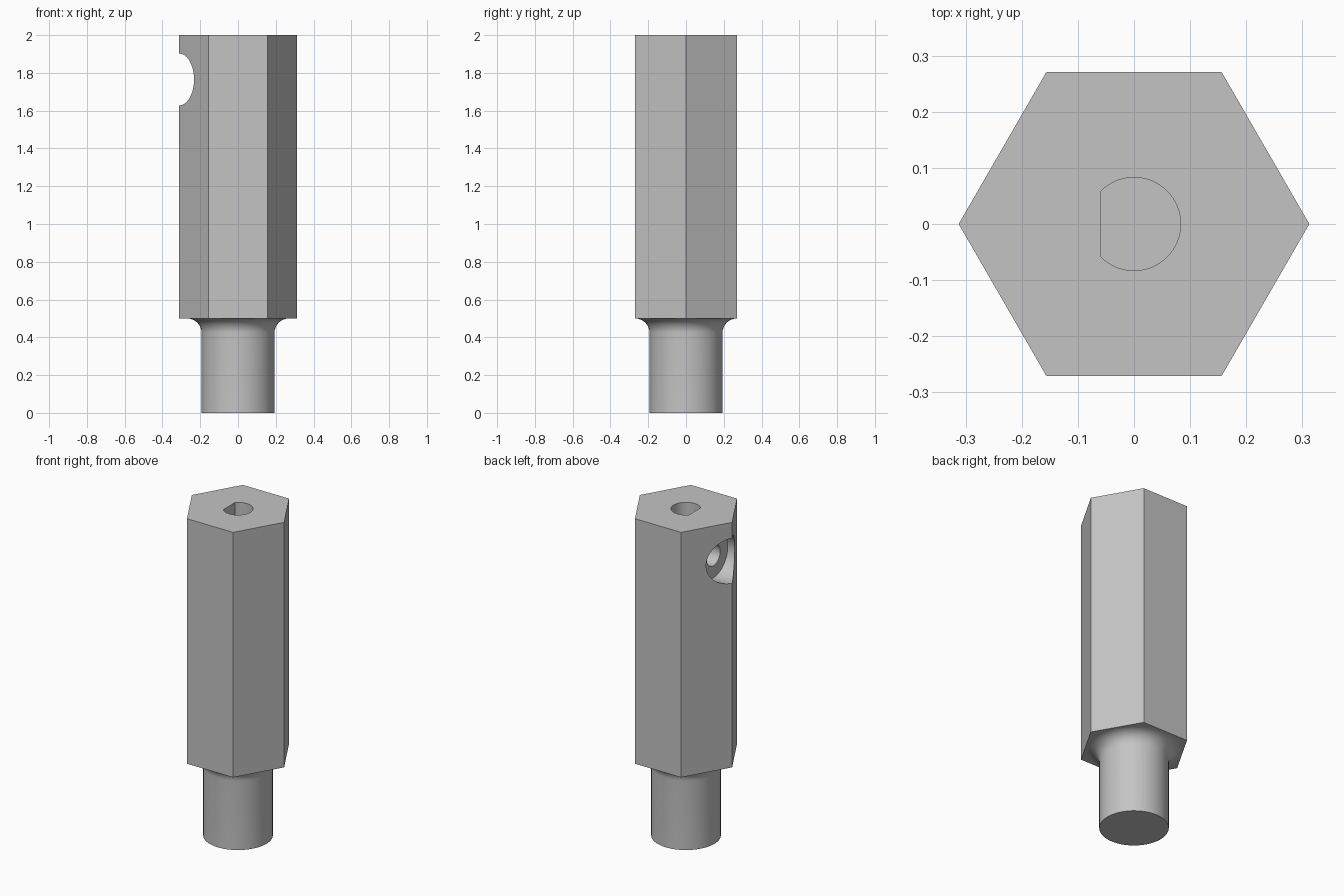
import bpy, bmesh, math
from mathutils import Matrix, Vector

cube = bpy.data.objects.get("Cube")
if cube:
    bpy.data.objects.remove(cube, do_unlink=True)

HEX_R, SHOULDER_Z, TOP_Z = 0.3125, 0.5, 2.0
SHANK_R, FILLET = 0.193, 0.077
HOLE_Z = 1.765

steel = bpy.data.materials.new("plain_grey")
steel.use_nodes = True
colour = (0.55, 0.55, 0.55, 1)
steel.diffuse_color = colour
steel.node_tree.nodes["Principled BSDF"].inputs["Base Color"].default_value = colour


def make_object(name, bm):
    bmesh.ops.recalc_face_normals(bm, faces=bm.faces)
    mesh = bpy.data.meshes.new(name)
    bm.to_mesh(mesh)
    bm.free()
    mesh.materials.append(steel)
    obj = bpy.data.objects.new(name, mesh)
    bpy.context.collection.objects.link(obj)
    return obj


def prism(name, outline, start, end, turn=Matrix()):
    """Extrude a flat outline from start to end along z, then turn it."""
    bm = bmesh.new()
    face = bm.faces.new([bm.verts.new((x, y, start)) for x, y in outline])
    new = bmesh.ops.extrude_face_region(bm, geom=[face])["geom"]
    top = [v for v in new if isinstance(v, bmesh.types.BMVert)]
    bmesh.ops.translate(bm, verts=top, vec=(0, 0, end - start))
    bm.transform(turn)
    return make_object(name, bm)


def circle(radius, sides):
    angles = [math.tau * i / sides for i in range(sides)]
    return [(radius * math.cos(a), radius * math.sin(a)) for a in angles]


def select_only(obj):
    bpy.ops.object.select_all(action='DESELECT')
    obj.select_set(True)
    bpy.context.view_layer.objects.active = obj


def smooth(obj):
    select_only(obj)
    bpy.ops.object.shade_smooth_by_angle(angle=math.radians(30))


# Hexagonal body
body = prism("hex_body", circle(HEX_R, 6), SHOULDER_Z, TOP_Z)

# D-shaped shaft socket, with its flat on the -x side
flat = math.acos(-0.06 / 0.083)
arc = [-flat + 2 * flat * i / 48 for i in range(49)]
socket = prism("socket_cutter", [(0.083 * math.cos(a), 0.083 * math.sin(a)) for a in arc], 1.4, 2.1)

# Set screw hole and its counterbore, entering from -x
sideways = Matrix.Translation((0, 0, HOLE_Z)) @ Matrix.Rotation(-math.pi / 2, 4, 'Y')
counterbore = prism("counterbore_cutter", circle(0.138, 64), 0.186, 0.5, sideways)
screw_hole = prism("screw_hole_cutter", circle(0.065, 48), 0.0, 0.4, sideways)

for cutter in (socket, counterbore, screw_hole):
    cutter.hide_render = True
    mod = body.modifiers.new(cutter.name, 'BOOLEAN')
    mod.operation, mod.solver, mod.object = 'DIFFERENCE', 'EXACT', cutter
    select_only(body)
    bpy.ops.object.modifier_apply(modifier=mod.name)
    bpy.data.objects.remove(cutter, do_unlink=True)
smooth(body)

# Round shank, flaring in a fillet up to the body
profile = [Vector((0, 0, 0)), Vector((SHANK_R, 0, 0))]
for i in range(13):
    a = math.pi / 2 * i / 12
    profile.append(Vector((SHANK_R + FILLET * (1 - math.cos(a)), 0,
                           SHOULDER_Z - FILLET * (1 - math.sin(a)))))
bm = bmesh.new()
verts = [bm.verts.new(p) for p in profile]
edges = [bm.edges.new(pair) for pair in zip(verts, verts[1:])]
bmesh.ops.spin(bm, geom=verts + edges, cent=(0, 0, 0), axis=(0, 0, 1),
               angle=math.tau, steps=64, use_merge=True)
bmesh.ops.remove_doubles(bm, verts=bm.verts, dist=0.0001)
# Outward normals on the open-topped shank
shank = make_object("round_shank", bm)
if min(shank.data.polygons, key=lambda p: p.center.z).normal.z > 0:
    shank.data.flip_normals()
smooth(shank)
